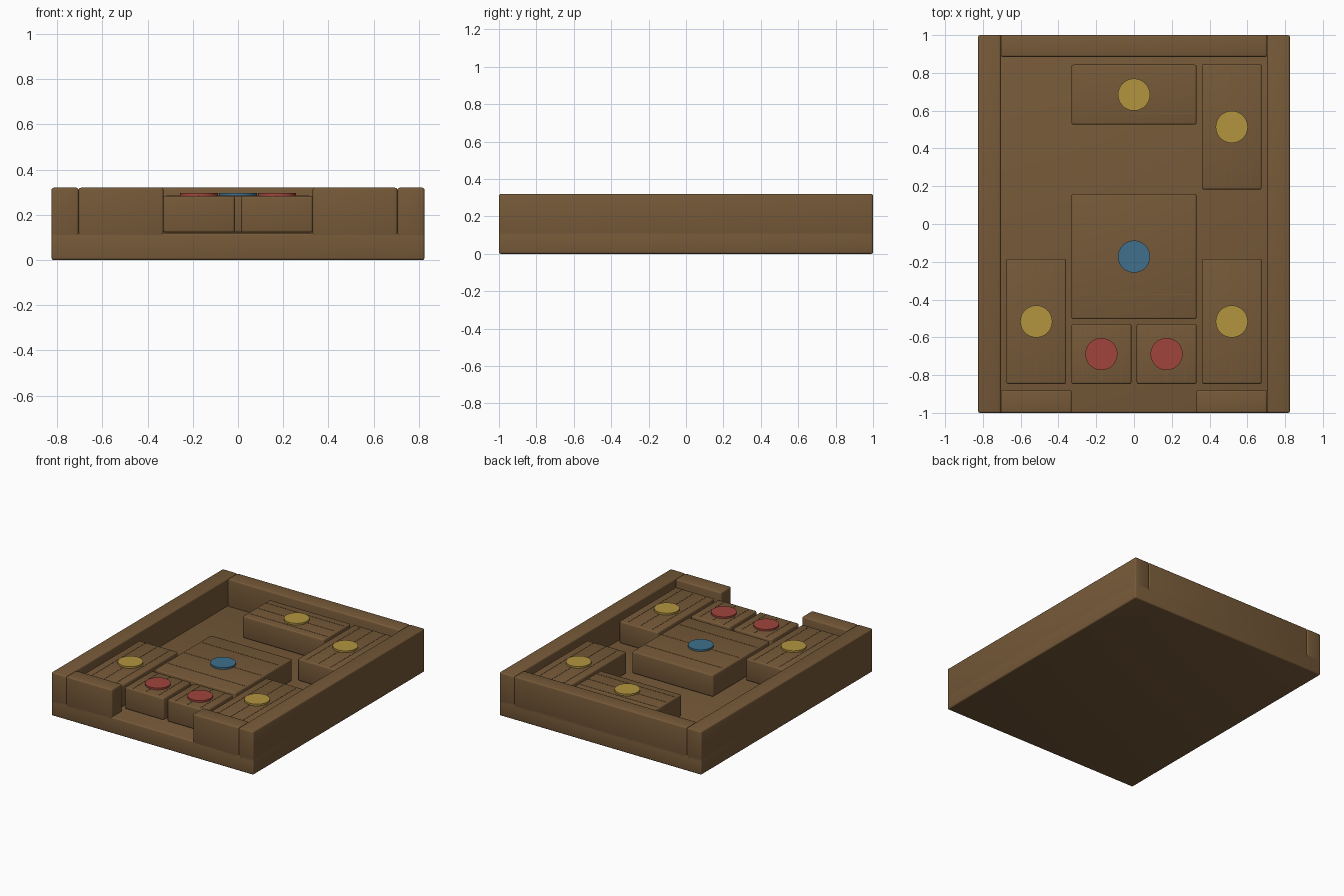
import bpy, math

if "Cube" in bpy.data.objects:
    bpy.data.objects.remove(bpy.data.objects["Cube"])

def material(name, rgb):
    m = bpy.data.materials.new(name)
    m.diffuse_color = (*rgb, 1)
    m.use_nodes = True
    m.node_tree.nodes["Principled BSDF"].inputs["Base Color"].default_value = m.diffuse_color
    return m

wood = material("brown_wood", (0.18, 0.10, 0.04))
yellow = material("yellow_paint", (0.45, 0.30, 0.05))
blue = material("blue_paint", (0.05, 0.16, 0.26))
red = material("red_paint", (0.35, 0.06, 0.045))

def box(name, x0, x1, y0, y1, z0, z1, bevel=0.01):
    bpy.ops.mesh.primitive_cube_add(size=1, location=((x0+x1)/2, (y0+y1)/2, (z0+z1)/2))
    ob = bpy.context.object
    ob.name = name
    ob.scale = (x1-x0, y1-y0, z1-z0)
    bpy.ops.object.transform_apply(location=False, rotation=False, scale=True)
    ob.data.materials.append(wood)
    if bevel:
        mod = ob.modifiers.new("rounded_edges", 'BEVEL')
        mod.width = bevel
        mod.segments = 3
        bpy.ops.object.modifier_apply(modifier=mod.name)
        bpy.ops.object.shade_smooth_by_angle(angle=math.radians(35))
    return ob

# tray: thick floor, side walls, back wall, front wall with an exit gap
W, L, T, FLOOR, TOP = 0.825, 1.0, 0.12, 0.12, 0.32
IN = W - T
box("tray_floor", -W, W, -L, L, 0, FLOOR)
for s, side in ((-1, "left"), (1, "right")):
    box(side + "_wall", *sorted((s*IN, s*W)), -L, L, 0.09, TOP)
    box(side + "_front_wall", *sorted((s*0.33, s*IN)), -L, -L+T, 0.09, TOP)
box("back_wall", -IN, IN, L-T+0.005, L, 0.09, TOP)

# sliding blocks: (name, first column, first row, columns, rows, colour)
CELL, GAP, BLOCK_TOP = 0.345, 0.014, 0.284
blocks = [
    ("top_wide_block", 1, 4, 2, 1, yellow),
    ("right_upper_block", 3, 3, 1, 2, yellow),
    ("large_block", 1, 1, 2, 2, blue),
    ("left_lower_block", 0, 0, 1, 2, yellow),
    ("right_lower_block", 3, 0, 1, 2, yellow),
    ("left_small_block", 1, 0, 1, 1, red),
    ("right_small_block", 2, 0, 1, 1, red),
]
for name, c, r, w, h, paint in blocks:
    x0, y0 = -0.69 + c*CELL + GAP, -0.861 + r*CELL*0.995 + GAP
    x1, y1 = x0 + w*CELL - 2*GAP, y0 + h*CELL - 2*GAP
    box(name, x0, x1, y0, y1, FLOOR + 0.002, BLOCK_TOP)
    cx, cy = (x0+x1)/2, (y0+y1)/2
    # thin wood grain strips along the block
    along_x = w > 1
    for i in range(3):
        d = (i - 1) * (0.1 if min(w, h) == 1 else 0.2)
        z = (BLOCK_TOP - 0.004, BLOCK_TOP + 0.0015)
        if along_x:
            box(name + "_grain", x0+0.015, x1-0.015, cy+d-0.002, cy+d+0.002, *z, bevel=0)
        else:
            box(name + "_grain", cx+d-0.002, cx+d+0.002, y0+0.015, y1-0.015, *z, bevel=0)
    # painted disc
    bpy.ops.mesh.primitive_cylinder_add(vertices=48, radius=0.085, depth=0.018,
                                        location=(cx, cy, BLOCK_TOP + 0.004))
    disc = bpy.context.object
    disc.name = name + "_disc"
    disc.data.materials.append(paint)
    bpy.ops.object.shade_smooth_by_angle(angle=math.radians(35))
